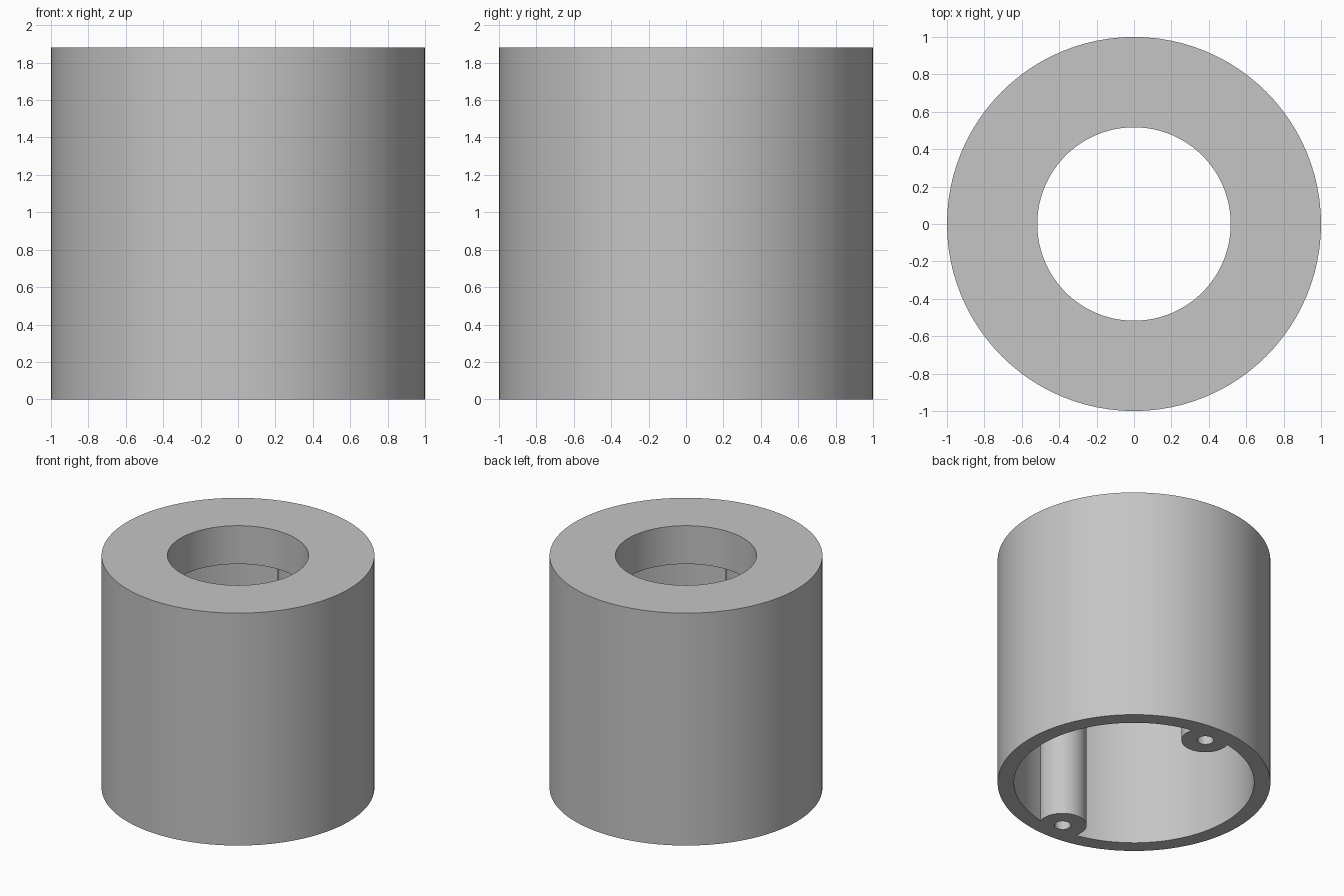
import bpy
import math

HEIGHT = 1.88
PLATE_Z = 1.57      # underside of the thick top plate
BOSS_Y = 0.814      # distance of the screw bosses from the axis

default = bpy.data.objects.get("Cube")
if default:
    bpy.data.objects.remove(default, do_unlink=True)

# One plain grey
grey = bpy.data.materials.new("plain_grey")
grey.use_nodes = True
colour = (0.56, 0.56, 0.56, 1)
grey.diffuse_color = colour
grey.node_tree.nodes["Principled BSDF"].inputs["Base Color"].default_value = colour


def cylinder(name, radius, bottom, top, y=0, sides=96):
    bpy.ops.mesh.primitive_cylinder_add(
        vertices=sides, radius=radius, depth=top - bottom,
        location=(0, y, (bottom + top) / 2))
    obj = bpy.context.object
    obj.name = name
    obj.data.materials.append(grey)
    return obj


def cut(target, cutter):
    """Subtract the cutter from the target, then discard the cutter."""
    cutter.hide_render = True
    mod = target.modifiers.new("cut", 'BOOLEAN')
    mod.operation = 'DIFFERENCE'
    mod.solver = 'EXACT'
    mod.object = cutter
    bpy.ops.object.select_all(action='DESELECT')
    target.select_set(True)
    bpy.context.view_layer.objects.active = target
    bpy.ops.object.modifier_apply(modifier=mod.name)
    bpy.data.objects.remove(cutter, do_unlink=True)


# Outer sleeve
sleeve = cylinder("sleeve", 1, 0, HEIGHT)

# Cavity open at the bottom, leaving the two bosses standing along its wall
cavity = cylinder("cavity_cutter", 0.88, -0.1, PLATE_Z)
for side in (-1, 1):
    cut(cavity, cylinder("boss_shape", 0.176, -0.2, PLATE_Z + 0.1, side * BOSS_Y, 48))
cut(sleeve, cavity)

# Round opening through the top plate
cut(sleeve, cylinder("opening_cutter", 0.517, PLATE_Z - 0.2, HEIGHT + 0.1))

# Blind screw holes in the bosses
for side in (-1, 1):
    cut(sleeve, cylinder("screw_hole_cutter", 0.06, -0.1, 1.0, side * BOSS_Y, 32))

# Round walls smooth, rims crisp
bpy.ops.object.select_all(action='DESELECT')
sleeve.select_set(True)
bpy.context.view_layer.objects.active = sleeve
bpy.ops.object.shade_smooth_by_angle(angle=math.radians(30))
